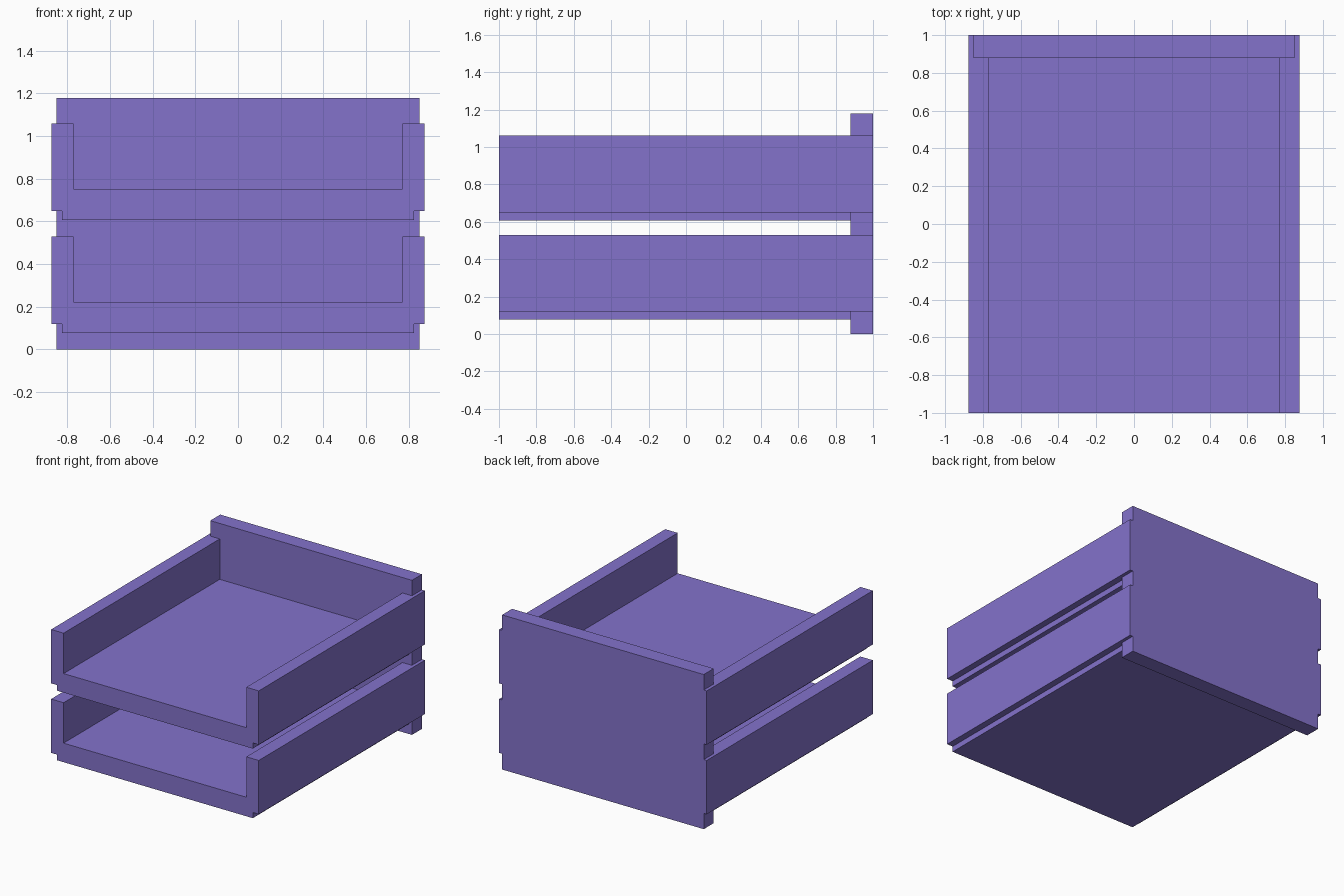
import bpy
import bmesh

if "Cube" in bpy.data.objects:
    bpy.data.objects.remove(bpy.data.objects["Cube"])

violet = bpy.data.materials.new("violet")
violet.diffuse_color = (0.23, 0.17, 0.60, 1.0)
violet.use_nodes = True
violet.node_tree.nodes["Principled BSDF"].inputs["Base Color"].default_value = violet.diffuse_color


def extrude_profile(name, points, y0, y1):
    """Extrude an x-z outline along y."""
    bm = bmesh.new()
    face = bm.faces.new([bm.verts.new((x, y0, z)) for x, z in points])
    ext = bmesh.ops.extrude_face_region(bm, geom=[face])
    moved = [g for g in ext["geom"] if isinstance(g, bmesh.types.BMVert)]
    bmesh.ops.translate(bm, verts=moved, vec=(0, y1 - y0, 0))
    bmesh.ops.recalc_face_normals(bm, faces=bm.faces)
    mesh = bpy.data.meshes.new(name)
    bm.to_mesh(mesh)
    bm.free()
    mesh.materials.append(violet)
    obj = bpy.data.objects.new(name, mesh)
    bpy.context.collection.objects.link(obj)
    return obj


# Half outline of a tray: stepped foot, outer wall, rim, inner wall, floor
HALF = [(0.825, 0.077), (0.825, 0.12), (0.875, 0.12),
        (0.875, 0.53), (0.77, 0.53), (0.77, 0.222)]


def tray(name, lift):
    right = [(x, z + lift) for x, z in HALF]
    left = [(-x, z) for x, z in reversed(right)]
    return extrude_profile(name, right + left, -1.0, 1.0)


# Upright back panel
rack = extrude_profile("stacked_tray_rack",
                       [(-0.85, 0), (0.85, 0), (0.85, 1.178), (-0.85, 1.178)],
                       0.88, 1.0)

# Two stacked trays, fused flush into the panel
bpy.context.view_layer.objects.active = rack
for name, lift in (("lower_tray", 0.0), ("upper_tray", 0.53)):
    part = tray(name, lift)
    mod = rack.modifiers.new("join_" + name, 'BOOLEAN')
    mod.operation = 'UNION'
    mod.solver = 'EXACT'
    mod.object = part
    bpy.ops.object.modifier_apply(modifier=mod.name)
    bpy.data.objects.remove(part, do_unlink=True)
